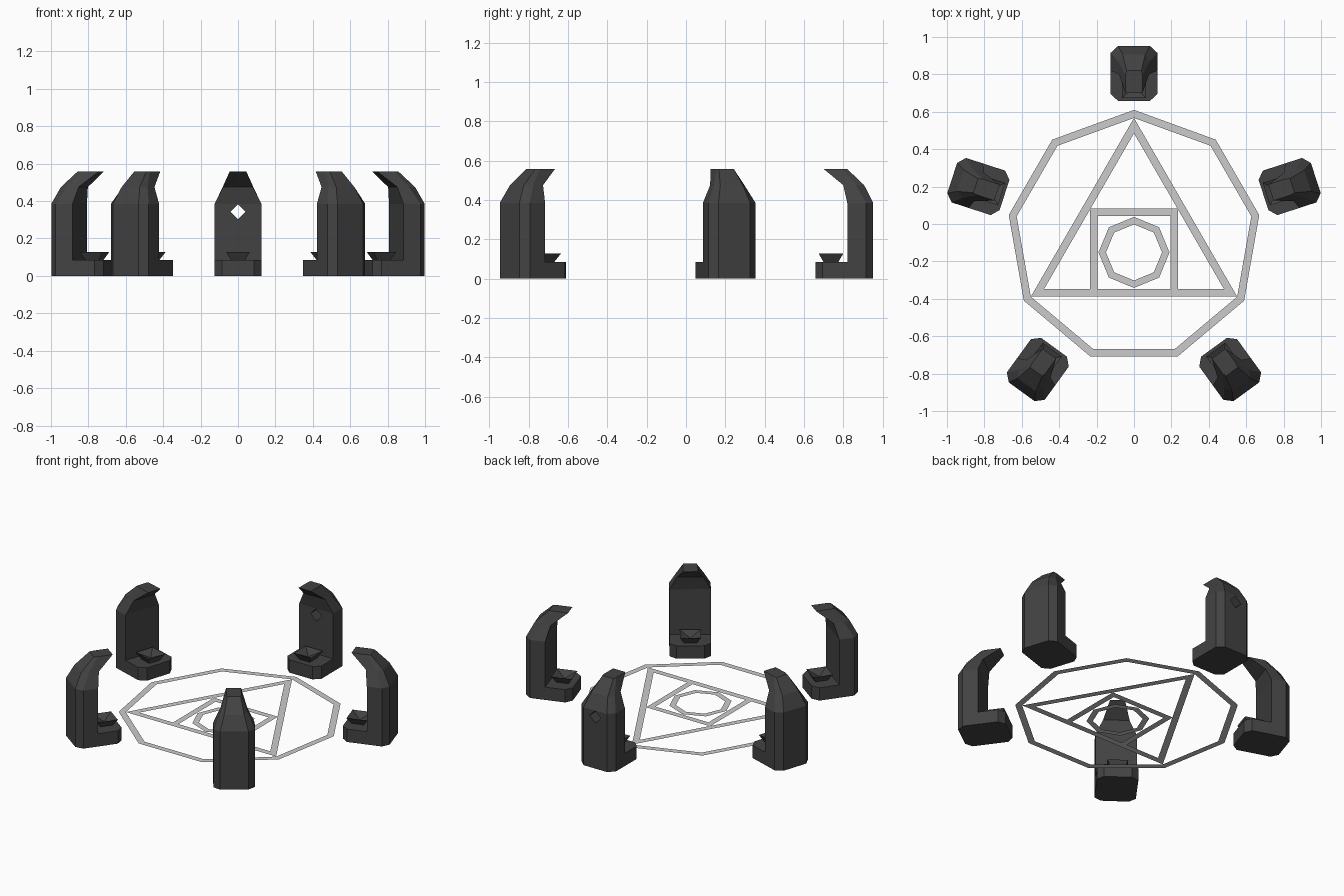
import bpy, bmesh, math
from mathutils import Matrix

if "Cube" in bpy.data.objects:
    bpy.data.objects.remove(bpy.data.objects["Cube"])

CY = -0.07          # circle centre in y


def material(name, rgb):
    m = bpy.data.materials.new(name)
    m.diffuse_color = (*rgb, 1)
    m.use_nodes = True
    m.node_tree.nodes["Principled BSDF"].inputs["Base Color"].default_value = m.diffuse_color
    return m


STONE = material("dark stone", (0.055, 0.055, 0.055))
CHALK = material("pale chalk", (0.6, 0.6, 0.6))


def finish(name, bm, mat, matrix=None):
    if matrix:
        bm.transform(matrix)
    me = bpy.data.meshes.new(name)
    bm.to_mesh(me)
    bm.free()
    me.materials.append(mat)
    ob = bpy.data.objects.new(name, me)
    bpy.context.collection.objects.link(ob)
    return ob


def loft(name, rings, mat, matrix, tip=None):
    """Stack equal-count rings into a closed solid; tip closes the top with a point."""
    bm = bmesh.new()
    vs = [[bm.verts.new(p) for p in r] for r in rings]
    n = len(vs[0])
    for a, b in zip(vs, vs[1:]):
        for i in range(n):
            j = (i + 1) % n
            bm.faces.new((a[i], a[j], b[j], b[i]))
    bm.faces.new(vs[0][::-1])
    if tip:
        t = bm.verts.new(tip)
        for i in range(n):
            bm.faces.new((vs[-1][i], vs[-1][(i + 1) % n], t))
    else:
        bm.faces.new(vs[-1])
    bmesh.ops.recalc_face_normals(bm, faces=bm.faces)
    return finish(name, bm, mat, matrix)


def mirrored(half, z):
    """Half outline of (radius, half width) mirrored to a full ring."""
    return [(r, w, z) for r, w in half] + [(r, -w, z) for r, w in reversed(half)]


def square(r, s, z):
    return [(r + s, s, z), (r - s, s, z), (r - s, -s, z), (r + s, -s, z)]


# Five curved pillars, each with a foot and a small offering bowl
body = [(0.89, 0.125), (0.985, 0.125), (1.022, 0.085)]
bend = [(0.87, 0.08), (0.935, 0.082), (0.976, 0.06)]
top = [(0.77, 0.045), (0.865, 0.045), (0.89, 0.04)]
foot = [(0.728, 0.085), (0.765, 0.125), (0.89, 0.125)]
pillars = []
for k in range(5):
    m = Matrix.Translation((0, CY, 0)) @ Matrix.Rotation(math.radians(90 + 72 * k), 4, 'Z')
    pillars.append(loft(f"pillar_{k+1}", [mirrored(body, 0), mirrored(body, 0.385),
                                          mirrored(bend, 0.475), mirrored(top, 0.557)], STONE, m))
    loft(f"foot_{k+1}", [mirrored(foot, 0), mirrored(foot, 0.085)], STONE, m)
    loft(f"bowl_{k+1}", [square(0.807, 0.037, 0.083), square(0.807, 0.063, 0.128)],
         STONE, m, tip=(0.807, 0, 0.098))

# Diamond hole through the back pillar
d = 0.041
diamond = [[(d, y, 0.343), (0, y, 0.343 + d), (-d, y, 0.343), (0, y, 0.343 - d)] for y in (0.6, 1.1)]
cutter = loft("diamond_cutter", diamond, STONE, Matrix())
cutter.hide_render = True
cutter.hide_set(True)
mod = pillars[0].modifiers.new("diamond_hole", 'BOOLEAN')
mod.operation = 'DIFFERENCE'
mod.solver = 'EXACT'
mod.object = cutter


# Flat floor drawing: nested polygon outlines
def outline(name, n, outer, inner, cy, turn, z):
    bm = bmesh.new()
    ring = [[bm.verts.new((r * math.cos(turn + math.tau * i / n),
                           cy + r * math.sin(turn + math.tau * i / n), z))
             for i in range(n)] for r in (outer, inner)]
    for i in range(n):
        j = (i + 1) % n
        bm.faces.new((ring[0][i], ring[0][j], ring[1][j], ring[1][i]))
    finish(name, bm, CHALK)


up = math.pi / 2
outline("nonagon_line", 9, 0.68, 0.637, CY, up, 0.012)
outline("triangle_line", 3, 0.637, 0.555, CY, up, 0.0125)
outline("square_line", 4, 0.235 * math.sqrt(2), 0.195 * math.sqrt(2), -0.152, up / 2, 0.012)
outline("octagon_line", 8, 0.19, 0.15, -0.152, up, 0.012)
